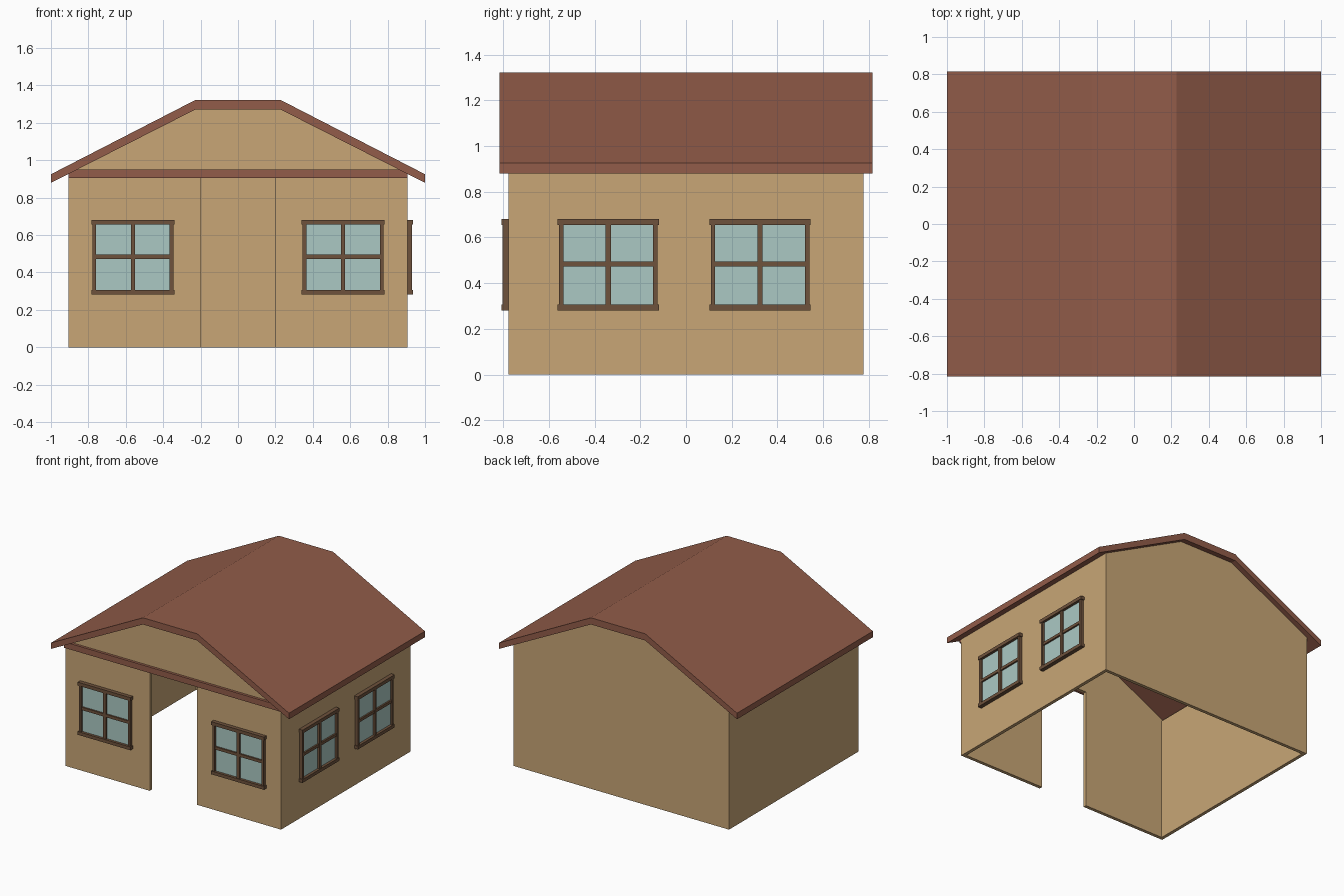
import bpy, bmesh, math
from mathutils import Matrix, Vector

if "Cube" in bpy.data.objects:
    bpy.data.objects.remove(bpy.data.objects["Cube"])


def material(name, r, g, b):
    m = bpy.data.materials.new(name)
    m.diffuse_color = (r, g, b, 1)
    m.use_nodes = True
    m.node_tree.nodes["Principled BSDF"].inputs["Base Color"].default_value = m.diffuse_color
    return m


WALL = material("plaster", 0.578, 0.381, 0.181)
ROOF = material("roof_red", 0.287, 0.107, 0.067)
FRAME = material("frame_brown", 0.156, 0.084, 0.045)
GLASS = material("glass", 0.407, 0.584, 0.552)


def finish(name, bm, mat, matrix=Matrix()):
    bmesh.ops.recalc_face_normals(bm, faces=bm.faces)
    me = bpy.data.meshes.new(name)
    bm.to_mesh(me)
    bm.free()
    me.materials.append(mat)
    ob = bpy.data.objects.new(name, me)
    ob.matrix_world = matrix
    bpy.context.collection.objects.link(ob)
    return ob


def prism(name, right_half, y0, y1, mat):
    """Mirror a half outline (x, z) across x = 0 and extrude it along y."""
    outline = right_half + [(-x, z) for x, z in reversed(right_half)]
    bm = bmesh.new()
    face = bm.faces.new([bm.verts.new((x, y0, z)) for x, z in outline])
    ext = bmesh.ops.extrude_face_region(bm, geom=[face])["geom"]
    bmesh.ops.translate(bm, vec=(0, y1 - y0, 0),
                        verts=[v for v in ext if isinstance(v, bmesh.types.BMVert)])
    return finish(name, bm, mat)


def boxes(name, bounds, mat, matrix=Matrix()):
    """One object made of boxes given as (x0, x1, y0, y1, z0, z1)."""
    bm = bmesh.new()
    for x0, x1, y0, y1, z0, z1 in bounds:
        m = (Matrix.Translation(((x0 + x1) / 2, (y0 + y1) / 2, (z0 + z1) / 2))
             @ Matrix.Diagonal((x1 - x0, y1 - y0, z1 - z0, 1)))
        bmesh.ops.create_cube(bm, size=1, matrix=m)
    return finish(name, bm, mat, matrix)


W, D, T = 0.906, 0.777, 0.025      # wall half width, half depth, thickness
EAVE = 0.928
KNEE_X, KNEE_Z = 0.228, 1.271

# Roof: flat-topped slab
prism("roof", [(KNEE_X, 1.322), (1, 0.925), (1, 0.879), (KNEE_X, KNEE_Z)],
      -0.816, 0.816, ROOF)

# Gable walls, the front one with a doorway
gable = [(KNEE_X, KNEE_Z), (W, EAVE), (W, 0)]
prism("back_wall", gable, D - T, D, WALL)
prism("front_wall", gable + [(0.198, 0), (0.198, 0.906)], -D, -D + T, WALL)

# Side walls
for name, x in (("left_wall", -W), ("right_wall", W - T)):
    boxes(name, [(x, x + T, -D + T, D - T, 0, EAVE)], WALL)

# Red beam across the front gable
boxes("front_beam", [(-W, W, -D - 0.02, -D + 0.005, 0.906, 0.951)], ROOF)


# Windows: rails slightly wider and prouder than stiles
def window(name, matrix):
    h, rail, stile = 0.2215, -0.03, -0.025
    boxes(name + "_frame", [
        (-h, h, rail, 0, 0.655, 0.681),
        (-h, h, rail, 0, 0.281, 0.306),
        (-h + 0.006, -h + 0.025, stile, 0, 0.306, 0.655),
        (h - 0.025, h - 0.006, stile, 0, 0.306, 0.655),
        (-0.011, 0.011, stile, 0, 0.306, 0.655),
        (-h + 0.025, h - 0.025, stile + 0.003, 0, 0.473, 0.495),
    ], FRAME, matrix)
    boxes(name + "_glass", [(-h + 0.02, h - 0.02, -0.01, 0, 0.3, 0.66)], GLASS, matrix)


for i, x in enumerate((-0.5615, 0.5615)):
    window(f"front_window_{i + 1}", Matrix.Translation((x, -D, 0)))
for i, y in enumerate((-0.34, 0.324)):
    window(f"side_window_{i + 1}",
           Matrix.Translation((W, y, 0)) @ Matrix.Rotation(math.pi / 2, 4, 'Z'))
